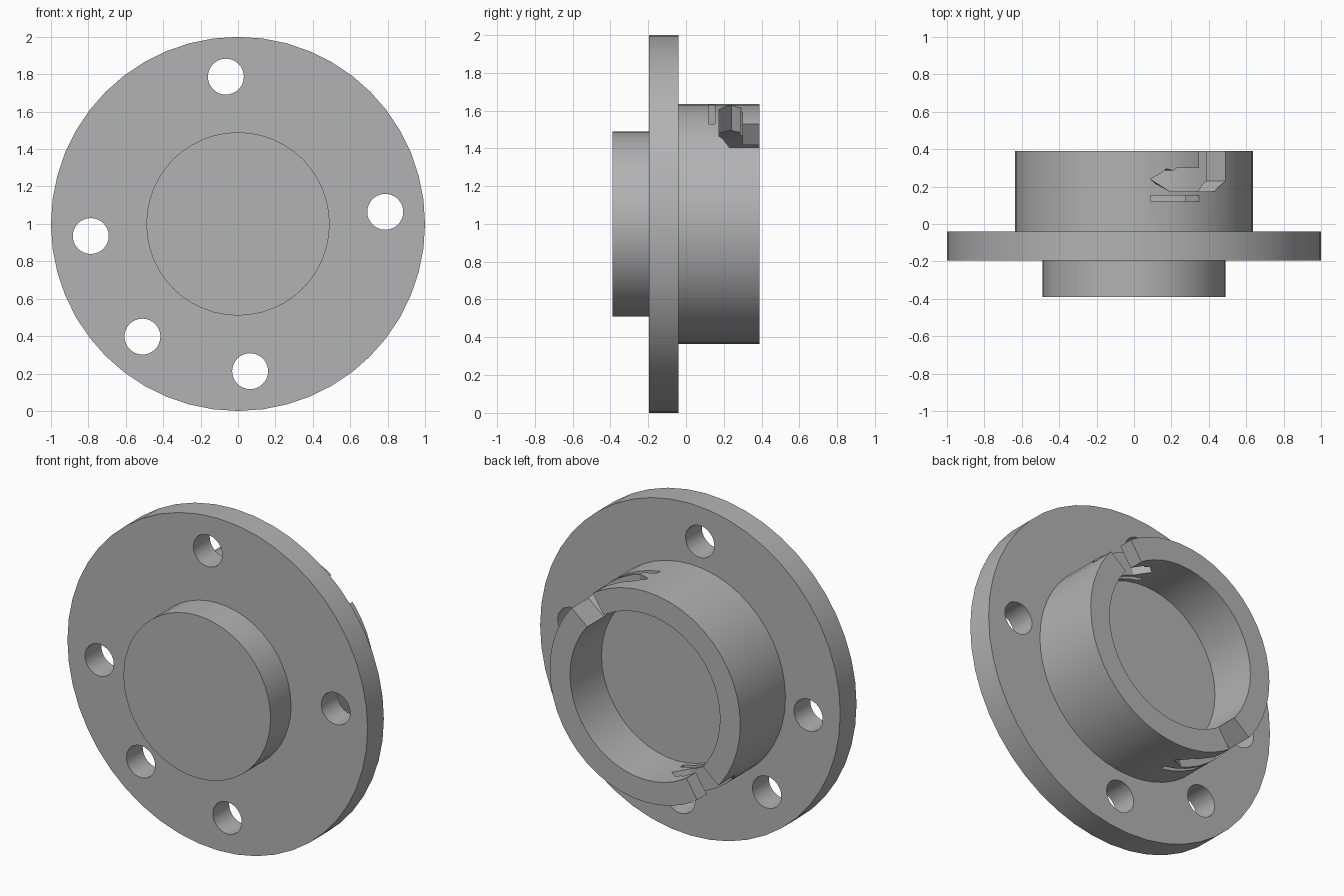
import bpy, bmesh
from math import radians, cos, sin, pi
from mathutils import Matrix, Vector

cube = bpy.data.objects.get("Cube")
if cube:
    bpy.data.objects.remove(cube, do_unlink=True)

AXIS_Z = 1.0
SIDES = 48

grey = bpy.data.materials.new("plain_grey")
grey.use_nodes = True
grey.diffuse_color = (0.45, 0.45, 0.45, 1)
grey.node_tree.nodes["Principled BSDF"].inputs["Base Color"].default_value = grey.diffuse_color


def on_axis(radius, degrees, y):
    """Point at a radius and angle around the horizontal y axis."""
    a = radians(degrees)
    return Vector((radius * cos(a), y, AXIS_Z + radius * sin(a)))


def make_object(name, bm):
    bmesh.ops.recalc_face_normals(bm, faces=bm.faces)
    mesh = bpy.data.meshes.new(name)
    bm.to_mesh(mesh)
    bm.free()
    obj = bpy.data.objects.new(name, mesh)
    obj.data.materials.append(grey)
    bpy.context.collection.objects.link(obj)
    return obj


def turned(name, profile):
    """Solid of revolution with flat end discs from (radius, y) points."""
    bm = bmesh.new()
    rings = [[bm.verts.new(on_axis(r, 360 * i / SIDES, y)) for i in range(SIDES)]
             for r, y in profile]
    for a, b in zip(rings, rings[1:]):
        for i in range(SIDES):
            j = (i + 1) % SIDES
            bm.faces.new((a[i], a[j], b[j], b[i]))
    bm.faces.new(rings[0])
    bm.faces.new(rings[-1])
    return make_object(name, bm)


def radial_cutter(name, outline, turn):
    """Outline of (angle, y) points pushed radially through the collar wall."""
    bm = bmesh.new()
    inner, outer = [[bm.verts.new(on_axis(r, a + turn, y)) for a, y in outline]
                    for r in (0.42, 0.75)]
    n = len(outline)
    for i in range(n):
        j = (i + 1) % n
        bm.faces.new((inner[i], inner[j], outer[j], outer[i]))
    caps = [bm.faces.new(inner), bm.faces.new(outer)]
    bmesh.ops.triangulate(bm, faces=caps)
    return make_object(name, bm)


def bolt_cutter(degrees):
    bm = bmesh.new()
    place = Matrix.Translation(on_axis(0.79, degrees, -0.12)) @ Matrix.Rotation(pi / 2, 4, 'X')
    bmesh.ops.create_cone(bm, cap_ends=True, segments=32, radius1=0.096,
                          radius2=0.096, depth=0.3, matrix=place)
    return make_object("bolt_hole_cutter", bm)


# Hub: front boss, flange and hollow rear collar
hub = turned("flanged_hub", [(0.49, -0.39), (0.49, -0.195), (1.0, -0.195), (1.0, -0.04),
                             (0.635, -0.04), (0.635, 0.39), (0.5, 0.39), (0.5, 0.09)])

# Bolt holes through the flange
cutters = [bolt_cutter(4.7 + step) for step in (0, 90, 180, 225, 270)]

# Two opposite bayonet slots, each with a thin relief slit beside it
slot = [(39.5, 0.5), (39.5, 0.23), (47, 0.175), (72.5, 0.175), (82, 0.24),
        (74.5, 0.295), (70.7, 0.285), (68.8, 0.3), (56.6, 0.3), (56.6, 0.5)]
slit = [(56.6, 0.12), (82, 0.12), (82, 0.153), (56.6, 0.153)]
for turn in (0, 180):
    cutters.append(radial_cutter("slot_cutter", slot, turn))
    cutters.append(radial_cutter("slit_cutter", slit, turn))

# Cut and clean up
bpy.context.view_layer.objects.active = hub
for cutter in cutters:
    cutter.hide_render = True
    mod = hub.modifiers.new("cut", 'BOOLEAN')
    mod.operation = 'DIFFERENCE'
    mod.solver = 'EXACT'
    mod.object = cutter
    bpy.ops.object.modifier_apply(modifier=mod.name)
    bpy.data.objects.remove(cutter, do_unlink=True)

bpy.ops.object.select_all(action='DESELECT')
hub.select_set(True)
bpy.ops.object.shade_smooth_by_angle(angle=radians(30))
